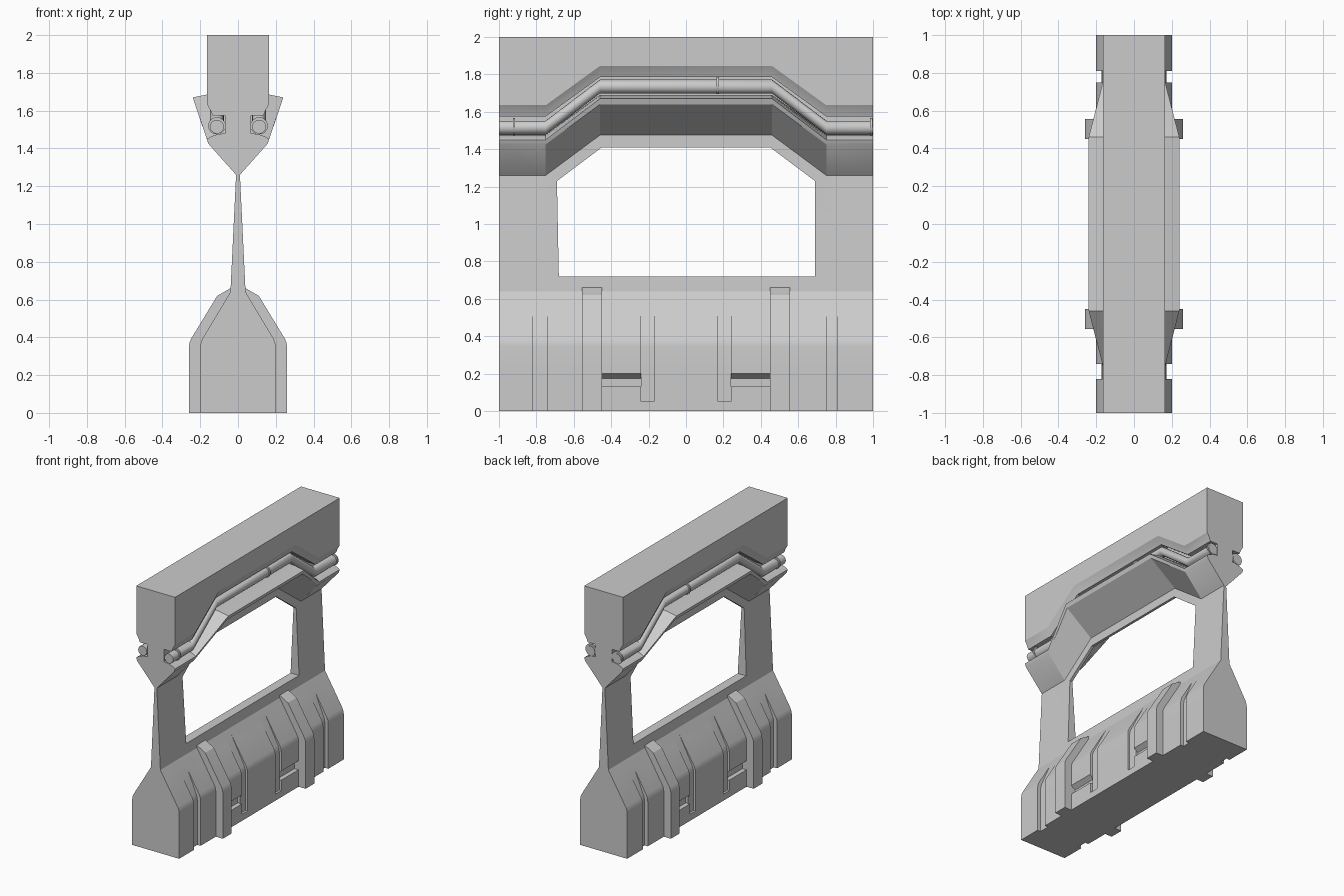
import bpy, bmesh, math
from mathutils import Vector

if "Cube" in bpy.data.objects:
    bpy.data.objects.remove(bpy.data.objects["Cube"])


def finish(bm, name):
    bmesh.ops.remove_doubles(bm, verts=bm.verts, dist=1e-5)
    bmesh.ops.dissolve_degenerate(bm, edges=bm.edges, dist=1e-5)
    bmesh.ops.recalc_face_normals(bm, faces=bm.faces)
    me = bpy.data.meshes.new(name)
    bm.to_mesh(me)
    bm.free()
    ob = bpy.data.objects.new(name, me)
    bpy.context.collection.objects.link(ob)
    bpy.context.view_layer.objects.active = ob
    bpy.ops.object.select_all(action='DESELECT')
    ob.select_set(True)
    bpy.ops.object.shade_smooth_by_angle(angle=math.radians(25))
    return ob


def loft(name, stations):
    """Skin half profiles (x, z), mirrored in x, through stations along y."""
    bm = bmesh.new()
    rings = []
    for y, half in stations:
        pts = half + [(-x, z) for x, z in reversed(half)]
        rings.append([bm.verts.new((x, y, z)) for x, z in pts])
    n = len(rings[0])
    for a, b in zip(rings, rings[1:]):
        for i in range(n):
            j = (i + 1) % n
            q = (a[i], a[j], b[j], b[i])
            if len({tuple(round(c, 5) for c in v.co) for v in q}) > 2:
                bm.faces.new(q)
    bm.faces.new(rings[0])
    bm.faces.new(rings[-1])
    return finish(bm, name)


# Base: sections along y share a profile layout, so steps close themselves
def base_profile(w=0.20, mid=(0.094, 0.55), top=(0.04, 0.64), niche=0.0, foot=None):
    f = w if foot is None else foot
    return [(f, 0), (f, 0.05), (w, 0.05), (w, 0.13), (w - niche, 0.13),
            (w - niche, 0.175), (w, 0.20), (w, 0.345), (w - 0.003, 0.37),
            (w - 0.012, 0.393), mid, top]


plain = base_profile()
rib = base_profile(0.26, (0.11, 0.62), (0.04, 0.66))
rib[-2:-2] = []
outer_groove = base_profile(0.172)
inner_groove = base_profile(0.183, (0.058, 0.61), foot=0.20)
niche = base_profile(niche=0.035)
bands = [(-1, plain), (-0.82, outer_groove), (-0.74, plain), (-0.555, rib),
         (-0.45, niche), (-0.24, inner_groove), (-0.17, plain), (0.17, inner_groove),
         (0.24, niche), (0.45, rib), (0.555, plain), (0.75, outer_groove), (0.81, plain), (1, None)]
stations = []
for (y0, p), (y1, _) in zip(bands, bands[1:]):
    stations += [(y0, p), (y1, p)]
loft("base_wall", stations)

# Upper beam: flared and raised over the window
low = [(0.165, 2), (0.165, 1.635), (0.147, 1.605), (0.135, 1.575), (0.07, 1.575),
       (0.07, 1.48), (0.11, 1.475), (0.14, 1.465), (0.165, 1.45), (0.157, 1.425), (0.01, 1.26)]
high = [(0.165, 2), (0.165, 1.845), (0.147, 1.815), (0.135, 1.785), (0.07, 1.785),
        (0.07, 1.69), (0.11, 1.69), (0.165, 1.685), (0.24, 1.67), (0.23, 1.64), (0.01, 1.475)]
loft("upper_beam", [(-1, low), (-0.75, low), (-0.46, high), (0.46, high), (0.75, low), (1, low)])

# Thin tapering web with the window opening
outer = [(-1, 0.635), (1, 0.635), (1, 1.265), (0.75, 1.265), (0.46, 1.48),
         (-0.46, 1.48), (-0.75, 1.265), (-1, 1.265)]
inner = [(-0.68, 0.72), (0.69, 0.72), (0.69, 1.23), (0.69, 1.23), (0.45, 1.41),
         (-0.45, 1.41), (-0.69, 1.23), (-0.69, 1.23)]
bm = bmesh.new()


def half_thickness(z):
    return max(0.01, 0.04 - 0.03 * (z - 0.64) / 0.62)


loops = {}
for s in (1, -1):
    for key, pts in (("o", outer), ("i", inner)):
        loops[key, s] = [bm.verts.new((s * half_thickness(z), y, z)) for y, z in pts]
for a, b in ((("o", 1), ("i", 1)), (("o", -1), ("i", -1)),
             (("i", 1), ("i", -1)), (("o", 1), ("o", -1))):
    A, B = loops[a], loops[b]
    for i in range(8):
        j = (i + 1) % 8
        q = (A[i], A[j], B[j], B[i])
        if len({tuple(v.co) for v in q}) > 2:
            bm.faces.new(q)
finish(bm, "window_web")


# Pipes following the groove, with collars
def pipe(name, pts, r, seg=16):
    bm = bmesh.new()
    rings = []
    for k, p in enumerate(pts):
        rings.append([bm.verts.new((p[0] + r * math.cos(2 * math.pi * i / seg), p[1],
                                    p[2] + r * math.sin(2 * math.pi * i / seg)))
                      for i in range(seg)])
    for a, b in zip(rings, rings[1:]):
        for i in range(seg):
            j = (i + 1) % seg
            bm.faces.new((a[i], a[j], b[j], b[i]))
    bm.faces.new(rings[0])
    bm.faces.new(rings[-1])
    return finish(bm, name)


for side, s in (("right", 1), ("left", -1)):
    x = 0.112 * s
    pipe(f"pipe_{side}", [(x, -1, 1.515), (x, -0.75, 1.515), (x, -0.46, 1.735),
                          (x, 0.46, 1.735), (x, 0.75, 1.515), (x, 1, 1.515)], 0.037)
    for n, (y, z) in enumerate(((-0.92, 1.52), (0.17, 1.74), (0.99, 1.52))):
        pipe(f"pipe_collar_{side}_{n}", [(x, y - 0.006, z), (x, y + 0.006, z)], 0.046)
